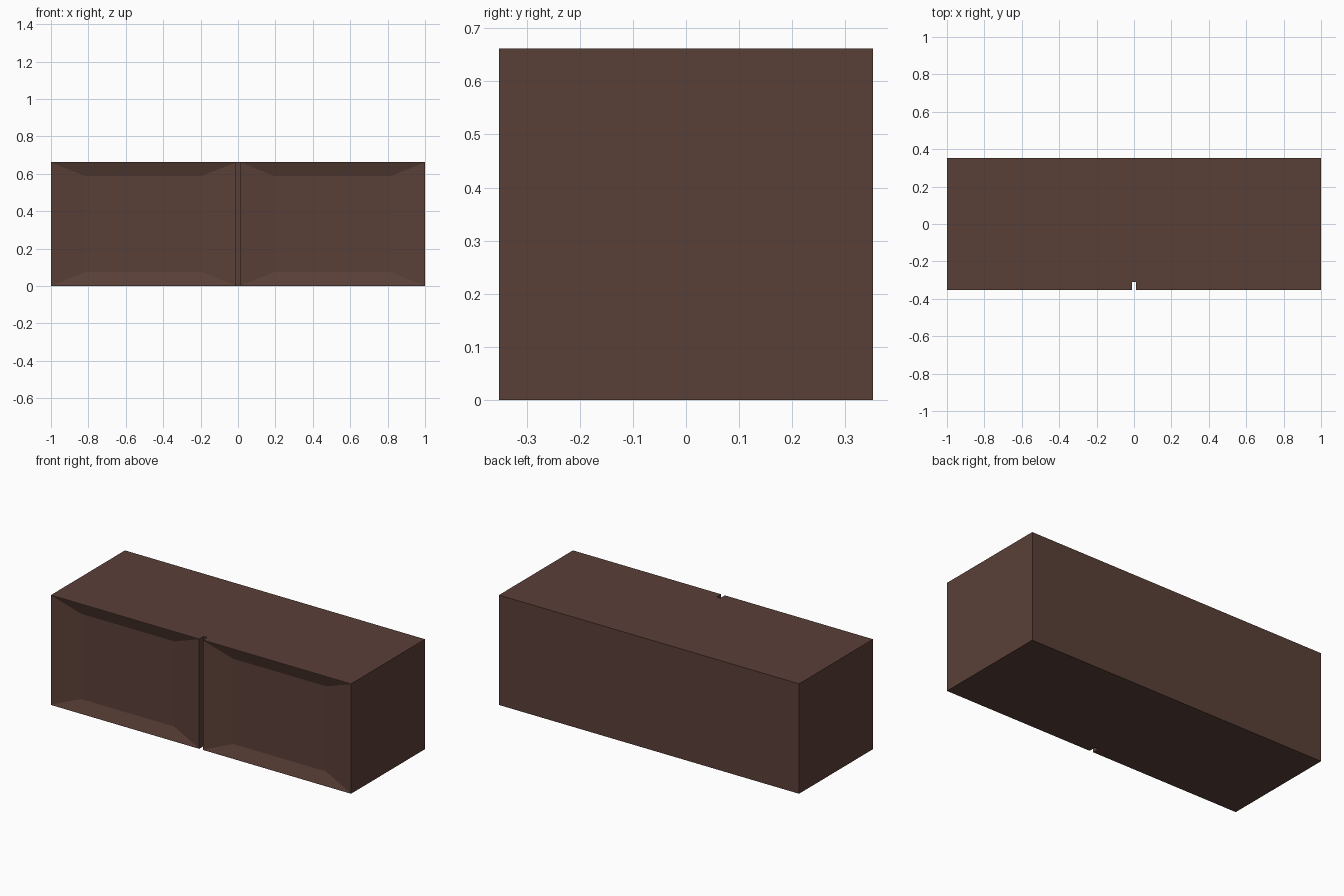
import bpy, bmesh

if "Cube" in bpy.data.objects:
    bpy.data.objects.remove(bpy.data.objects["Cube"])

W, D, H = 2.0, 0.704, 0.662      # overall size
DOOR_T, GAP = 0.042, 0.024       # door thickness, gap between doors

wood = bpy.data.materials.new("dark_brown_wood")
wood.diffuse_color = (0.102, 0.050, 0.039, 1)
wood.use_nodes = True
wood.node_tree.nodes["Principled BSDF"].inputs["Base Color"].default_value = wood.diffuse_color


def finish(name, bm):
    bmesh.ops.recalc_face_normals(bm, faces=bm.faces)
    me = bpy.data.meshes.new(name)
    bm.to_mesh(me)
    bm.free()
    me.materials.append(wood)
    ob = bpy.data.objects.new(name, me)
    bpy.context.collection.objects.link(ob)
    return ob


def box(lo, hi):
    bm = bmesh.new()
    bmesh.ops.create_cube(bm, size=1)
    for v in bm.verts:
        v.co = [hi[i] if v.co[i] > 0 else lo[i] for i in range(3)]
    bm.normal_update()
    return bm


# cabinet carcass
finish("cabinet_body", box((-W / 2, -D / 2 + DOOR_T, 0), (W / 2, D / 2, H)))


# door with a sunken, sloped-edge centre panel
def door(name, x0, x1):
    bm = box((x0, -D / 2, 0), (x1, -D / 2 + DOOR_T, H))
    front = min(bm.faces, key=lambda f: f.calc_center_median().y)
    rim = bmesh.ops.inset_region(bm, faces=[front], thickness=0.004)
    bmesh.ops.inset_region(bm, faces=[front], thickness=0.05)
    cx = (x0 + x1) / 2
    for v in front.verts:
        v.co.x = cx + (0.31 if v.co.x > cx else -0.31)
        v.co.y = -D / 2 + 0.026
        v.co.z = 0.588 if v.co.z > H / 2 else 0.075
    finish(name, bm)


door("left_door", -W / 2, -GAP / 2)
door("right_door", GAP / 2, W / 2)
